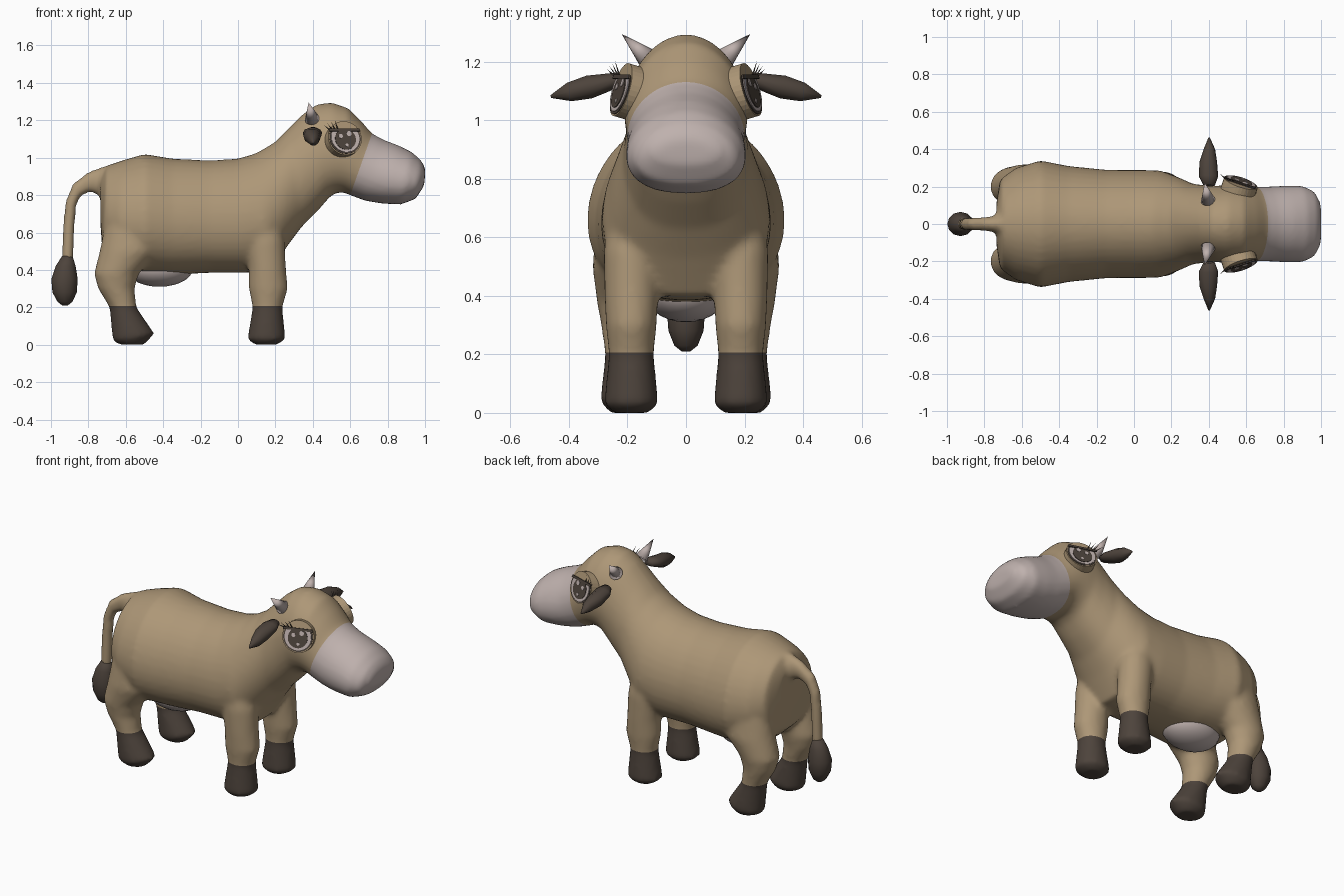
import bpy, bmesh, math
from mathutils import Matrix, Vector

cube = bpy.data.objects.get("Cube")
if cube:
    bpy.data.objects.remove(cube, do_unlink=True)


def material(name, r, g, b):
    m = bpy.data.materials.new(name)
    m.use_nodes = True
    m.diffuse_color = (r, g, b, 1)
    m.node_tree.nodes["Principled BSDF"].inputs["Base Color"].default_value = (r, g, b, 1)
    return m


TAN = material("tan_hide", .42, .31, .185)
PALE = material("pale_pink", .52, .44, .42)
DARK = material("dark_brown", .075, .057, .045)


def loft(bm, rings, y=0.0, egg=1.0, n=24):
    """Skin oval rings given as (front/top x, z, back/bottom x, z, half width)."""
    loops = []
    for tx, tz, bx, bz, w in rings:
        loop = []
        for i in range(n):
            t = math.tau * i / n
            f = ((1 + math.cos(t)) / 2) ** egg
            loop.append(bm.verts.new((bx + (tx - bx) * f, y + w * math.sin(t), bz + (tz - bz) * f)))
        loops.append(loop)
    for a, b in zip(loops, loops[1:]):
        for i in range(n):
            j = (i + 1) % n
            bm.faces.new((a[i], a[j], b[j], b[i]))
    bm.faces.new(loops[0][::-1])
    bm.faces.new(loops[-1])


def finish(bm, name, mats, smooth=True, matrix=None):
    if matrix is not None:
        bm.transform(matrix)
    bmesh.ops.recalc_face_normals(bm, faces=bm.faces)
    for f in bm.faces:
        f.smooth = smooth
    me = bpy.data.meshes.new(name)
    bm.to_mesh(me)
    bm.free()
    for m in mats:
        me.materials.append(m)
    ob = bpy.data.objects.new(name, me)
    bpy.context.collection.objects.link(ob)
    return ob


# Torso, neck, head and muzzle as one run of rings
TORSO = [
    (-.735, .90, -.735, .64, .12), (-.70, .958, -.725, .50, .24),
    (-.62, .985, -.64, .42, .30), (-.50, 1.02, -.50, .38, .34),
    (-.35, .995, -.35, .375, .31), (-.15, .985, -.15, .385, .29),
    (0, .995, .04, .385, .29), (.10, 1.025, .18, .40, .285),
    (.20, 1.085, .265, .53, .25), (.28, 1.165, .34, .63, .215),
    (.35, 1.235, .43, .72, .205), (.42, 1.285, .49, .79, .205),
    (.50, 1.295, .52, .81, .21), (.59, 1.265, .555, .815, .21),
    (.66, 1.195, .58, .81, .205), (.715, 1.13, .60, .80, .20),
    (.78, 1.095, .68, .77, .20), (.86, 1.065, .77, .755, .205),
    (.93, 1.03, .87, .75, .205), (.98, .985, .95, .78, .175),
    (1.003, .94, .995, .85, .11)]
FRONT_LEG = [
    (.21, 0, .09, 0, .06), (.255, .03, .05, .03, .093), (.237, .2, .078, .2, .077),
    (.267, .3, .058, .3, .087), (.257, .4, .058, .4, .092),
    (.25, .55, .04, .55, .095), (.20, .75, .05, .75, .07)]
HIND_LEG = [
    (-.50, 0, -.63, 0, .06), (-.447, .06, -.67, .02, .093), (-.543, .2, -.687, .2, .077),
    (-.553, .3, -.748, .3, .09), (-.53, .38, -.77, .38, .105),
    (-.42, .5, -.74, .5, .12), (-.40, .7, -.70, .7, .10)]
TAIL = [
    (-.62, .96, -.66, .80, .06), (-.72, .955, -.75, .80, .045), (-.80, .925, -.79, .82, .037),
    (-.885, .86, -.845, .79, .034), (-.925, .76, -.865, .74, .034),
    (-.937, .62, -.873, .62, .033), (-.945, .45, -.88, .45, .033)]

bm = bmesh.new()
loft(bm, TORSO, egg=1.2, n=40)
loft(bm, TAIL)
for s in (-1, 1):
    loft(bm, FRONT_LEG, y=.187 * s)
    loft(bm, HIND_LEG, y=.2 * s)
body = finish(bm, "body", [TAN, PALE, DARK])

# Fuse the overlapping parts into one soft skin
remesh = body.modifiers.new("fuse", "REMESH")
remesh.mode = "VOXEL"
remesh.voxel_size = .015
soften = body.modifiers.new("soften", "SMOOTH")
soften.factor = .5
soften.iterations = 7
graph = bpy.context.evaluated_depsgraph_get()
skin = bpy.data.meshes.new_from_object(body.evaluated_get(graph))
body.modifiers.clear()
body.data = skin
skin.materials.clear()
for m in (TAN, PALE, DARK):
    skin.materials.append(m)

# Cut clean borders for the hooves and muzzle, then colour them
HOOF_TOP = .207
MUZZLE_POINT, MUZZLE_DIR = Vector((.60, 0, .80)), Vector((.325, 0, -.115))
bm = bmesh.new()
bm.from_mesh(skin)
for point, normal in ((Vector((0, 0, HOOF_TOP)), Vector((0, 0, 1))), (MUZZLE_POINT, MUZZLE_DIR)):
    bmesh.ops.bisect_plane(bm, geom=bm.verts[:] + bm.edges[:] + bm.faces[:], dist=1e-5,
                           plane_co=point, plane_no=normal)
for f in bm.faces:
    c = f.calc_center_median()
    f.smooth = True
    f.material_index = 2 if c.z < HOOF_TOP else 1 if (c - MUZZLE_POINT).dot(MUZZLE_DIR) > 0 else 0
bm.to_mesh(skin)
bm.free()

# Tail tuft
bm = bmesh.new()
loft(bm, [(-.885, .475, -.94, .475, .03), (-.868, .42, -.975, .42, .05),
          (-.857, .35, -.998, .35, .065), (-.862, .28, -.992, .28, .06),
          (-.885, .23, -.965, .23, .04), (-.91, .21, -.94, .21, .015)], n=12)
finish(bm, "tail_tuft", [DARK])

# Udder
bm = bmesh.new()
bmesh.ops.create_uvsphere(bm, u_segments=24, v_segments=14, radius=1)
finish(bm, "udder", [PALE], matrix=Matrix.Translation((-.42, 0, .41)) @ Matrix.Diagonal((.18, .14, .1, 1)))


def cone(name, start, end, radius, mat, sides=12):
    a, b = Vector(start), Vector(end)
    bm = bmesh.new()
    bmesh.ops.create_cone(bm, cap_ends=True, segments=sides, radius1=radius, radius2=0,
                          depth=(b - a).length)
    turn = (b - a).to_track_quat("Z", "Y").to_matrix().to_4x4()
    return finish(bm, name, [mat], matrix=Matrix.Translation((a + b) / 2) @ turn)


def plate(name, outline, front, depth, mat, frame):
    """Thin slab with a (u, v) outline, facing along the frame's z axis."""
    bm = bmesh.new()
    face = bm.faces.new([bm.verts.new((u, v, front - depth)) for u, v in outline])
    out = bmesh.ops.extrude_face_region(bm, geom=[face])
    for v in out["geom"]:
        if isinstance(v, bmesh.types.BMVert):
            v.co.z += depth
    return finish(bm, name, [mat], smooth=False, matrix=frame)


def disc(r, u=0, v=0, top=1.0, n=32):
    return [(u + r * math.cos(math.tau * i / n), min(top, v + r * math.sin(math.tau * i / n)))
            for i in range(n)]


EAR = [(.03, 0, -.03, 0, .02), (.048, .05, -.055, .05, .03), (.042, .13, -.052, .13, .042),
       (.032, .2, -.03, .2, .034), (.004, .265, -.004, .265, .005)]

# Eye frame: u runs along the head, v upward, z out of the face
out = Vector((.33, 1, .30)).normalized()
u_axis = Vector((0, 0, 1)).cross(out).normalized() * -1
v_axis = Vector((0, 0, 1)) - out * out.z
v_axis.normalize()
eye_frame = Matrix((u_axis, v_axis, out)).transposed().to_4x4()
eye_frame.translation = (.572, .222, 1.105)

for side, s in (("left", 1), ("right", -1)):
    flip = Matrix.Diagonal((1, s, 1, 1))

    # Ear
    bm = bmesh.new()
    loft(bm, EAR, n=10)
    finish(bm, side + "_ear", [DARK],
           matrix=flip @ Matrix.Translation((.402, .205, 1.145)) @ Matrix.Rotation(math.radians(-104), 4, "X"))

    # Horn
    cone(side + "_horn", (.397, .125 * s, 1.205), (.378, .22 * s, 1.295), .04, PALE)

    # Eye layers
    f = flip @ eye_frame
    plate(side + "_eye_socket", disc(.094), 0, .075, TAN, f)
    plate(side + "_eye_rim", disc(.088, top=.046), .003, .004, DARK, f)
    plate(side + "_eye_white", disc(.079, top=.038), .006, .004, PALE, f)
    plate(side + "_iris", disc(.058, v=-.008, top=.038), .009, .004, DARK, f)
    for i, (u, v, r) in enumerate(((.022, .022, .014), (-.026, .008, .012), (.005, -.042, .009))):
        plate(side + "_eye_glint_%d" % i, disc(r, u, v, n=12), .011, .003, PALE, f)
    plate(side + "_lash_line", [(-.092, .036), (.088, .036), (.08, .05), (-.085, .05)], .012, .006, DARK, f)

    # Lashes fan out from the rear corner
    for i in range(4):
        a = f @ Vector((-.085 + .016 * i, .045, .005))
        b = f @ Vector((-.125 + .022 * i, .065 + .01 * i, .03))
        cone(side + "_lash_%d" % i, a, b, .004, DARK, 5)
